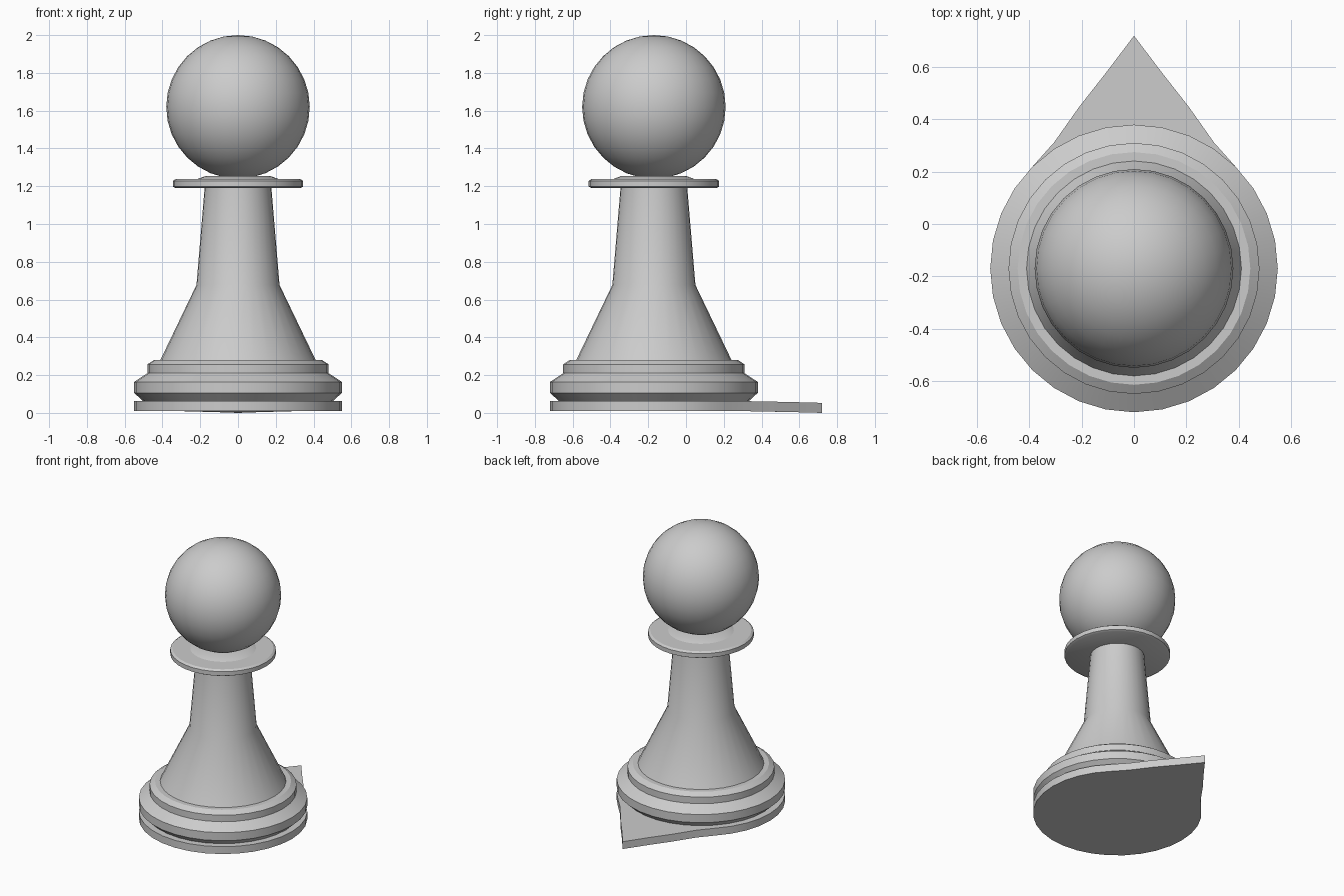
import bpy, bmesh, math

if "Cube" in bpy.data.objects:
    bpy.data.objects.remove(bpy.data.objects["Cube"])

CY = -0.17   # axis of the piece in y
SIDES = 32


def lathe(name, profile, tweak=None):
    """Revolve (radius, z) points into a closed solid; first column faces +y."""
    bm = bmesh.new()
    rings = []
    for r, z in profile:
        ring = []
        for i in range(SIDES):
            a = 2 * math.pi * i / SIDES
            dy, dz = tweak(i) if tweak else (0, 0)
            ring.append(bm.verts.new((-r * math.sin(a), CY + r * math.cos(a) + dy, z + dz)))
        rings.append(ring)
    for lo, hi in zip(rings, rings[1:]):
        for i in range(SIDES):
            j = (i + 1) % SIDES
            bm.faces.new((lo[i], lo[j], hi[j], hi[i]))
    bm.faces.new(rings[0][::-1])
    bm.faces.new(rings[-1])
    bmesh.ops.recalc_face_normals(bm, faces=bm.faces)
    mesh = bpy.data.meshes.new(name)
    bm.to_mesh(mesh)
    bm.free()
    obj = bpy.data.objects.new(name, mesh)
    bpy.context.collection.objects.link(obj)
    smooth(obj, 30)
    return obj


def smooth(obj, degrees):
    bpy.ops.object.select_all(action='DESELECT')
    bpy.context.view_layer.objects.active = obj
    obj.select_set(True)
    bpy.ops.object.shade_smooth_by_angle(angle=math.radians(degrees))


def pointer(i):
    """Pull the back of the base out into a point, dipping slightly."""
    pull = [0.34, 0.209, 0.109, 0.025]
    k = min(i, SIDES - i)
    d = pull[k] if k < len(pull) else 0
    return d, -0.01 * d / 0.34


# Teardrop base plate
lathe("base_plate", [(0.55, 0.01), (0.55, 0.063)], pointer)

# Stepped foot, flared stem
lathe("foot", [(0.50, 0.06), (0.55, 0.106), (0.55, 0.164), (0.48, 0.21),
               (0.48, 0.257), (0.445, 0.28), (0.40, 0.28)])
lathe("stem", [(0.412, 0.278), (0.22, 0.677), (0.176, 1.20)])

# Collar with low seat for the head
lathe("collar", [(0.33, 1.19), (0.345, 1.198), (0.345, 1.228), (0.33, 1.238)])
lathe("head_seat", [(0.22, 1.236), (0.17, 1.255)])

# Round head
bpy.ops.mesh.primitive_uv_sphere_add(segments=32, ring_count=16, radius=0.38,
                                     location=(0, CY, 1.62))
head = bpy.context.object
head.name = "head"
smooth(head, 30)
